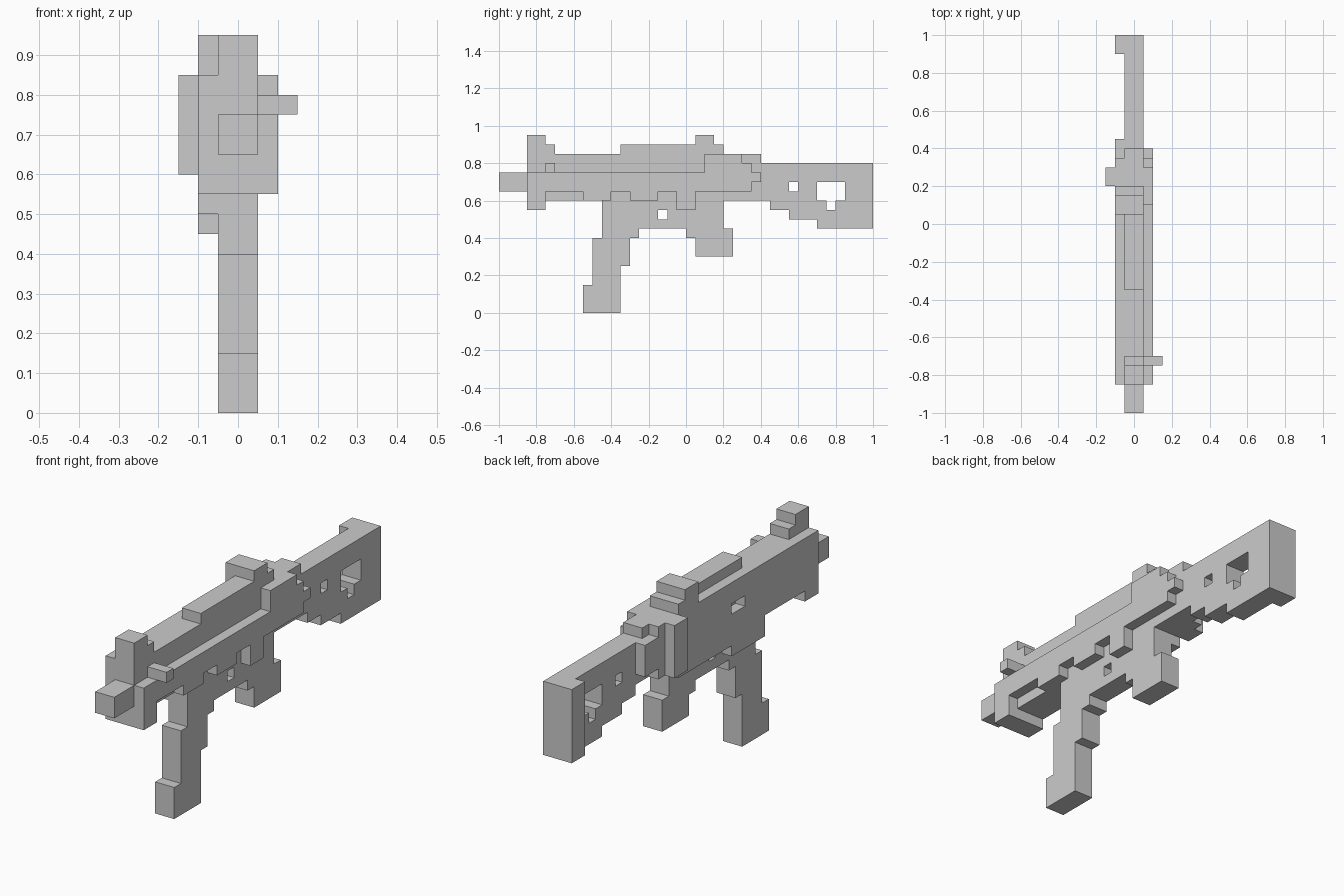
import bpy
from mathutils import Matrix

if "Cube" in bpy.data.objects:
    bpy.data.objects.remove(bpy.data.objects["Cube"])

U = 0.05  # block size; all profile coordinates are in blocks


def rect(y0, y1, z0, z1):
    return [(y0, z0), (y1, z0), (y1, z1), (y0, z1)]


def slab(name, x0, x1, outline, *holes):
    """Side profile (y, z) with optional holes, extruded from x0 to x1."""
    curve = bpy.data.curves.new(name, 'CURVE')
    curve.dimensions = '2D'
    curve.fill_mode = 'BOTH'
    curve.extrude = (x1 - x0) / 2 * U
    for loop in (outline,) + holes:
        spline = curve.splines.new('POLY')
        spline.points.add(len(loop) - 1)
        for point, (y, z) in zip(spline.points, loop):
            point.co = (y * U, z * U, 0, 1)
        spline.use_cyclic_u = True
    temp = bpy.data.objects.new(name + "_curve", curve)
    bpy.context.collection.objects.link(temp)
    graph = bpy.context.evaluated_depsgraph_get()
    mesh = bpy.data.meshes.new_from_object(temp.evaluated_get(graph))
    bpy.data.objects.remove(temp)
    # Curve plane XY becomes world YZ, thickness runs along X
    mesh.transform(Matrix(((0, 0, 1, (x0 + x1) / 2 * U),
                           (1, 0, 0, 0),
                           (0, 1, 0, 0),
                           (0, 0, 0, 1))))
    for poly in mesh.polygons:
        poly.use_smooth = False
    obj = bpy.data.objects.new(name, mesh)
    bpy.context.collection.objects.link(obj)
    return obj


# Centre layer: barrel, receiver, grip frame and stock
slab("barrel", -1, 1, rect(-20, -17, 13, 15))
slab("receiver", -1, 1, [(-17, 11), (-15, 11), (-15, 12), (8, 12), (8, 17), (-17, 17)])
slab("grip_frame", -1, 1,
     [(-9, 12), (-9, 8), (-10, 8), (-10, 3), (-11, 3), (-11, 0), (-7, 0), (-7, 5),
      (-6, 5), (-6, 8), (-5, 8), (-5, 9), (0, 9), (0, 8), (1, 8), (1, 6),
      (5, 6), (5, 9), (4, 9), (4, 12)],
     rect(-3, -2, 10, 11))
slab("stock", -1, 1,
     [(8, 16), (20, 16), (20, 9), (14, 9), (14, 10), (11, 10), (11, 11),
      (9, 11), (9, 12), (8, 12)],
     rect(11, 12, 13, 14),
     [(14, 12), (15, 12), (15, 11), (16, 11), (16, 12), (17, 12), (17, 14), (14, 14)])

# Top: sights and raised rib
slab("front_sight", -1, 1, [(-17, 17), (-14, 17), (-14, 18), (-15, 18), (-15, 19), (-17, 19)])
slab("top_rib", -1, 1, rect(-7, 1, 17, 18))
slab("rear_sight", -2, 1, [(1, 17), (4, 17), (4, 18), (3, 18), (3, 19), (1, 19)])

# Right side: notched plate and charging handle
slab("right_plate", 1, 2,
     [(-17, 11), (-15, 11), (-15, 13), (-11, 13), (-11, 12), (-8, 12), (-8, 13),
      (-6, 13), (-6, 12), (-3, 12), (-3, 13), (-1, 13), (-1, 11), (1, 11), (1, 13),
      (7, 13), (7, 14), (8, 14), (8, 15), (7, 15), (7, 16), (6, 16), (6, 17),
      (2, 17), (2, 15), (-17, 15)])
slab("charging_handle", 1, 3, rect(-15, -14, 15, 16))

# Left side: plate with a recess, raised band, rear lug and butt pad
slab("left_plate", -2, -1,
     [(-17, 11), (-15, 11), (-15, 12), (-9, 12), (-9, 10), (-4, 10), (-4, 11),
      (4, 11), (4, 12), (7, 12), (7, 17), (-17, 17)],
     rect(-6, -4, 14, 15))
slab("left_band", -3, -2, rect(4, 6, 12, 17))
slab("left_lug", -2, -1, rect(7, 9, 13, 16))
slab("butt_pad", -2, -1, rect(18, 20, 9, 16))
